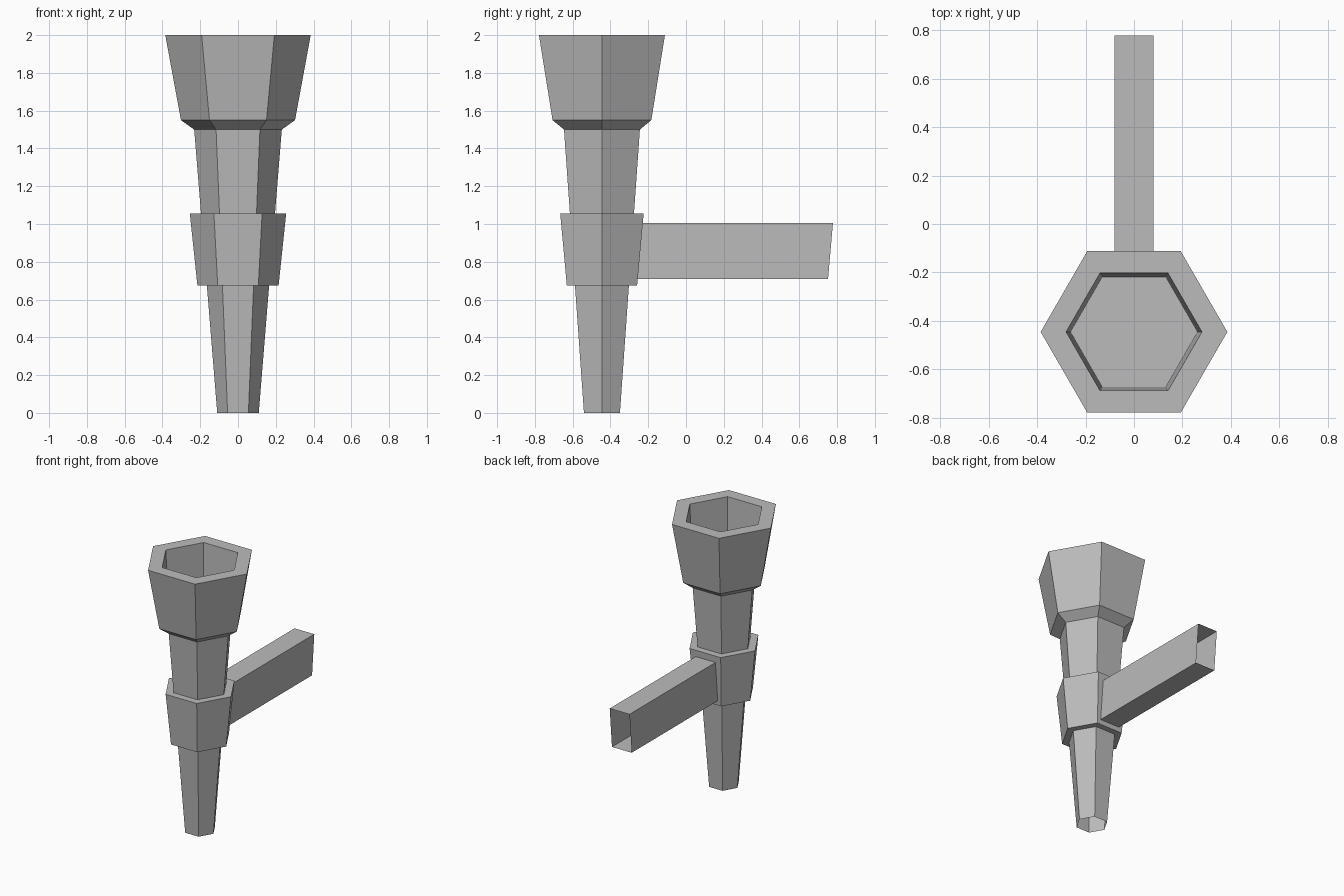
import bpy
import bmesh
from math import cos, sin, pi, sqrt

cube = bpy.data.objects.get("Cube")
if cube:
    bpy.data.objects.remove(cube)

GREY = (0.5, 0.5, 0.5, 1.0)
grey = bpy.data.materials.new("plain grey")
grey.use_nodes = True
grey.diffuse_color = GREY
grey.node_tree.nodes["Principled BSDF"].inputs["Base Color"].default_value = GREY

AXIS_Y = -0.445  # centre line of the upright parts


def finish(name, bm):
    mesh = bpy.data.meshes.new(name)
    bm.to_mesh(mesh)
    bm.free()
    mesh.materials.append(grey)
    obj = bpy.data.objects.new(name, mesh)
    bpy.context.collection.objects.link(obj)
    return obj


def hex_part(name, profile, cap_end=False, closed=False):
    """Six-sided turned part from (radius, height) pairs, bottom to top."""
    bm = bmesh.new()
    rings = [[bm.verts.new((r * cos(i * pi / 3), AXIS_Y + r * sin(i * pi / 3), z))
              for i in range(6)] for r, z in profile]
    pairs = list(zip(rings, rings[1:]))
    if closed:
        pairs.append((rings[-1], rings[0]))
    for low, high in pairs:
        for i in range(6):
            j = (i + 1) % 6
            bm.faces.new((low[i], low[j], high[j], high[i]))
    if cap_end:
        bm.faces.new(rings[-1])
    return finish(name, bm)


# Tapered handle, open at the foot
hex_part("handle", [(0.11, 0), (0.232, 1.5)])

# Flared cup with a hollow, flat-floored bowl
hex_part("cup", [(0.232, 1.5), (0.302, 1.55), (0.385, 2), (0.28, 2), (0.262, 1.6)],
         cap_end=True)

# Collar gripping the handle
hex_part("collar", [(0.165, 0.675), (0.215, 0.675), (0.255, 1.055), (0.196, 1.055)],
         closed=True)

# Hollow wall arm, both ends slanted parallel to the collar's back face
HALF_WIDTH, LOW, HIGH = 0.081, 0.71, 1.005


def arm_ring(bm, y_low, y_high):
    corners = [(-1, y_low, LOW), (1, y_low, LOW), (1, y_high, HIGH), (-1, y_high, HIGH)]
    return [bm.verts.new((side * HALF_WIDTH, y, z)) for side, y, z in corners]


def collar_back(z):
    radius = 0.215 + (0.255 - 0.215) * (z - 0.675) / (1.055 - 0.675)
    return AXIS_Y + radius * sqrt(3) / 2


bm = bmesh.new()
near = arm_ring(bm, collar_back(LOW), collar_back(HIGH))
far = arm_ring(bm, 0.752, 0.778)
for i in range(4):
    j = (i + 1) % 4
    bm.faces.new((near[j], near[i], far[i], far[j]))
bmesh.ops.recalc_face_normals(bm, faces=bm.faces)
finish("arm", bm)
